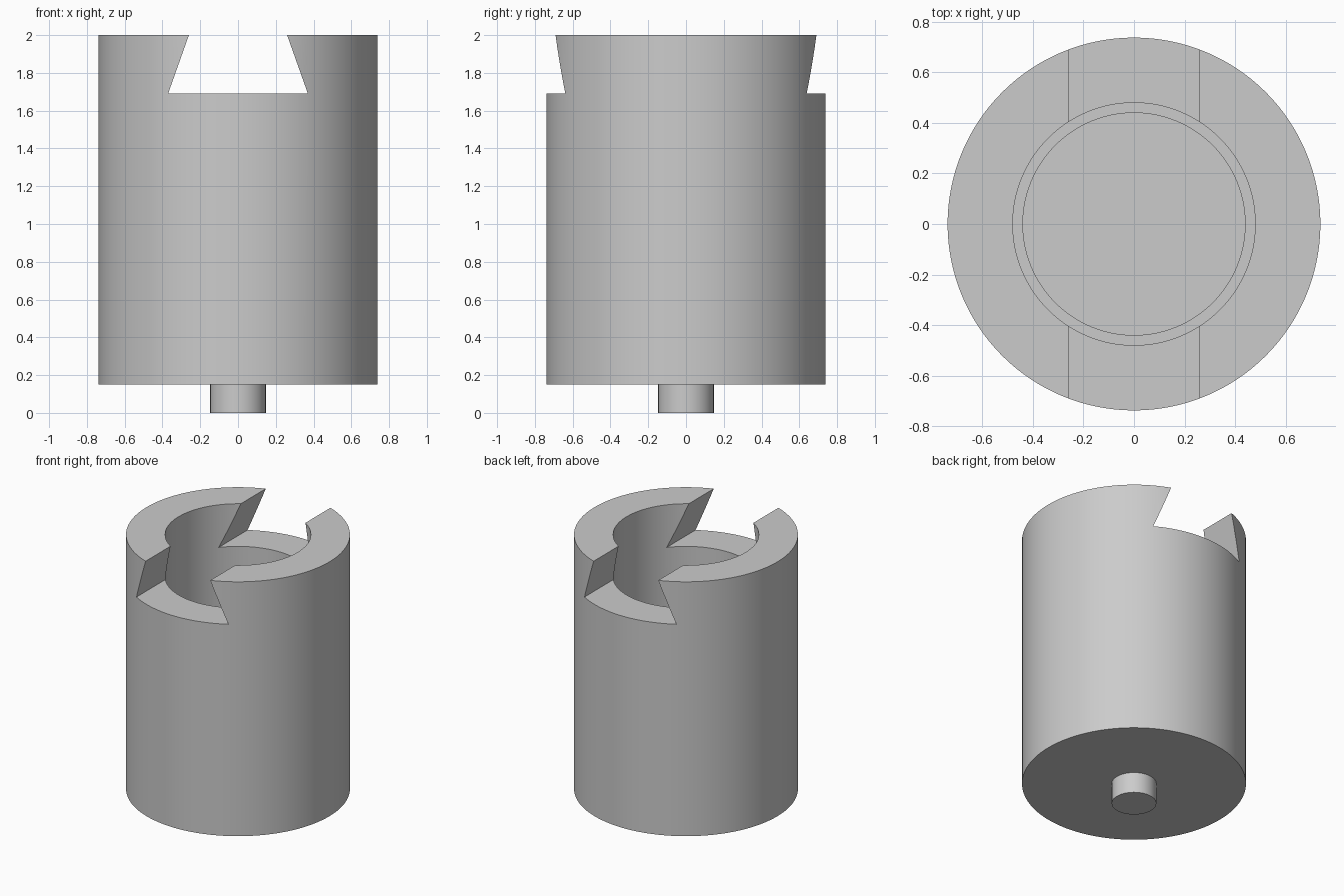
import bpy
import bmesh
from math import cos, sin, tau, radians

cube = bpy.data.objects.get("Cube")
if cube:
    bpy.data.objects.remove(cube, do_unlink=True)

SIDES = 128
TOP, SLOT_FLOOR, BASE = 2.0, 1.69, 0.15

grey = bpy.data.materials.new("light grey")
grey.use_nodes = True
grey.diffuse_color = (0.6, 0.6, 0.6, 1)
grey.node_tree.nodes["Principled BSDF"].inputs["Base Color"].default_value = grey.diffuse_color


def make_object(name, bm):
    bmesh.ops.recalc_face_normals(bm, faces=bm.faces)
    mesh = bpy.data.meshes.new(name)
    bm.to_mesh(mesh)
    bm.free()
    obj = bpy.data.objects.new(name, mesh)
    bpy.context.collection.objects.link(obj)
    mesh.materials.append(grey)
    return obj


def lathe(name, profile):
    """Turn (radius, height) points about z and cap both ends."""
    bm = bmesh.new()
    rings = [[bm.verts.new((r * cos(tau * i / SIDES), r * sin(tau * i / SIDES), z))
              for i in range(SIDES)] for r, z in profile]
    for a, b in zip(rings, rings[1:]):
        for i in range(SIDES):
            j = (i + 1) % SIDES
            bm.faces.new((a[i], a[j], b[j], b[i]))
    bm.faces.new(rings[0])
    bm.faces.new(rings[-1])
    return make_object(name, bm)


def smooth(obj):
    bpy.ops.object.select_all(action="DESELECT")
    obj.select_set(True)
    bpy.context.view_layer.objects.active = obj
    bpy.ops.object.shade_smooth_by_angle(angle=radians(30))


# Thick-walled cup with a stepped bore
body = lathe("cup_body", [(0.738, BASE), (0.738, TOP), (0.48, TOP),
                          (0.48, 0.8), (0.44, 0.8), (0.44, 0.41)])

# Dovetail cutter running front to back, extended above the rim
slope = (0.26 - 0.37) / (TOP - SLOT_FLOOR)
over = 0.1
half_top = 0.26 + slope * over
section = [(-0.37, SLOT_FLOOR), (0.37, SLOT_FLOOR),
           (half_top, TOP + over), (-half_top, TOP + over)]
bm = bmesh.new()
face = bm.faces.new([bm.verts.new((x, -1, z)) for x, z in section])
ext = bmesh.ops.extrude_face_region(bm, geom=[face])
bmesh.ops.translate(bm, vec=(0, 2, 0),
                    verts=[v for v in ext["geom"] if isinstance(v, bmesh.types.BMVert)])
cutter = make_object("dovetail_cutter", bm)
cutter.hide_render = True

# Cut the slot through both walls
cut = body.modifiers.new("dovetail_slot", "BOOLEAN")
cut.operation = "DIFFERENCE"
cut.solver = "EXACT"
cut.object = cutter
bpy.context.view_layer.objects.active = body
bpy.ops.object.modifier_apply(modifier=cut.name)
bpy.data.objects.remove(cutter, do_unlink=True)
smooth(body)

# Small locating pin underneath
smooth(lathe("bottom_pin", [(0.147, 0), (0.147, BASE)]))
